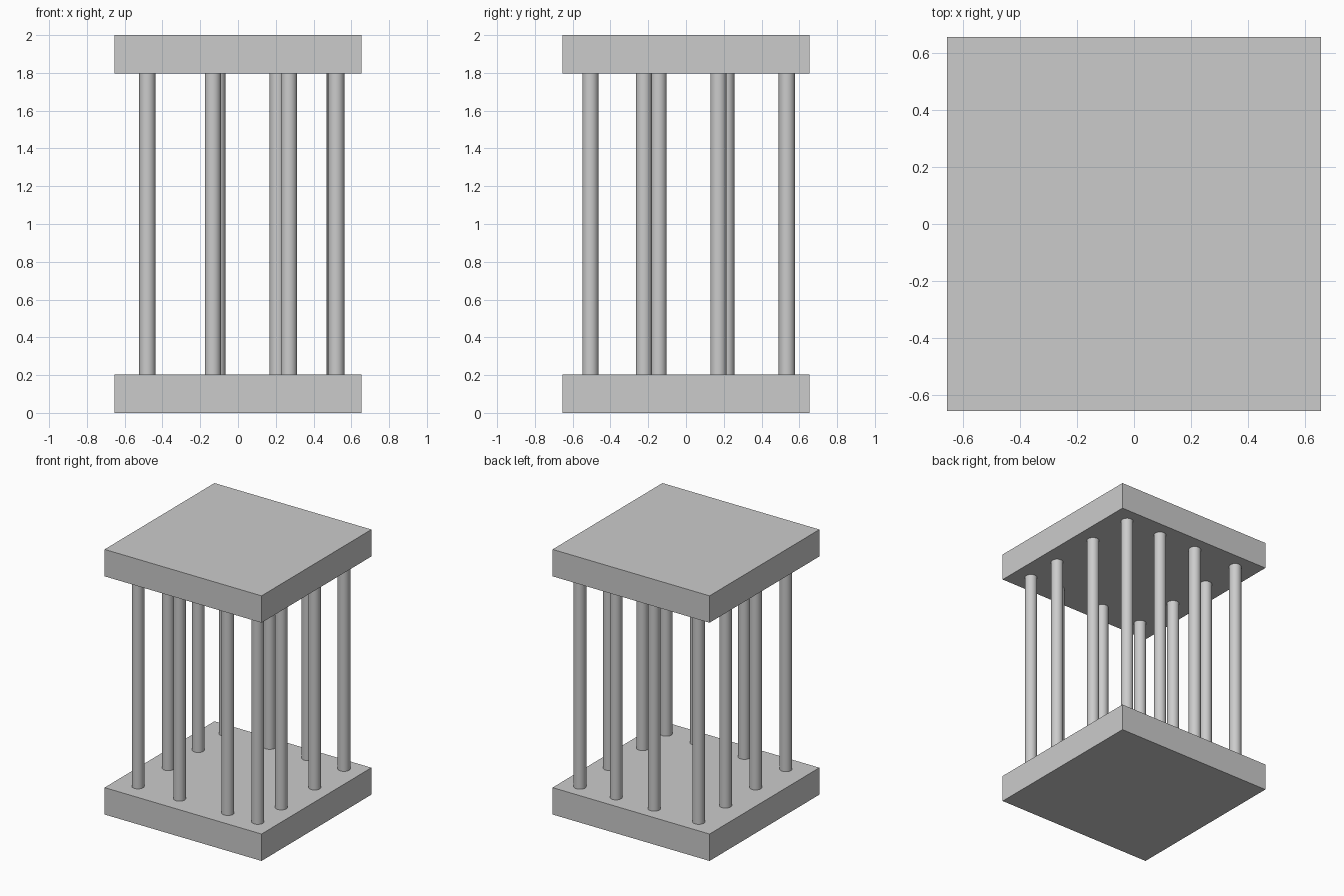
import bpy
import math

if "Cube" in bpy.data.objects:
    bpy.data.objects.remove(bpy.data.objects["Cube"])

HALF = 0.655      # half width of the slabs
SLAB = 0.203      # slab thickness
RADIUS = 0.043    # column radius


def slab(name, z0):
    bpy.ops.mesh.primitive_cube_add(size=1, location=(0, 0, z0 + SLAB / 2))
    ob = bpy.context.object
    ob.name = name
    ob.scale = (2 * HALF, 2 * HALF, SLAB)
    bpy.ops.object.transform_apply(location=False, rotation=False, scale=True)


def column(name, x, y):
    bpy.ops.mesh.primitive_cylinder_add(vertices=32, radius=RADIUS,
                                        depth=2 - 2 * SLAB, location=(x, y, 1))
    bpy.context.object.name = name
    bpy.ops.object.shade_smooth_by_angle(angle=math.radians(40))


# Base and roof slabs
slab("base_slab", 0)
slab("roof_slab", 2 - SLAB)

# Slightly uneven ring of columns, grouped by side
rows = {
    "front_column": [(-0.48, -0.506), (-0.133, -0.506), (0.27, -0.506), (0.52, -0.506)],
    "right_column": [(0.518, -0.223), (0.52, 0.172)],
    "back_column": [(0.511, 0.534), (0.21, 0.534), (-0.109, 0.534), (-0.48, 0.534)],
    "left_column": [(-0.48, 0.213), (-0.48, -0.145)],
}
for name, spots in rows.items():
    for i, (x, y) in enumerate(spots, 1):
        column(f"{name}_{i}", x, y)
